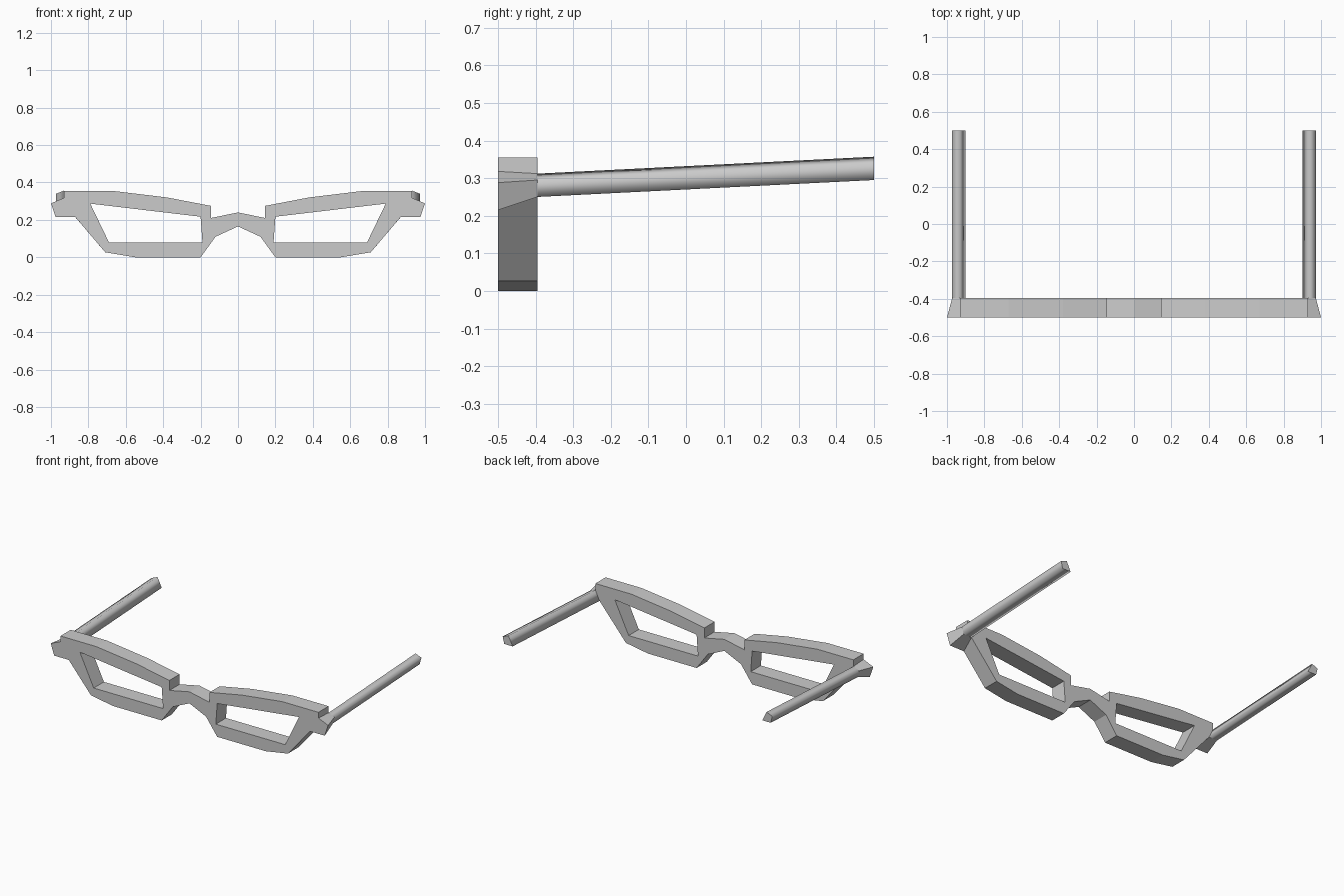
import bpy, bmesh

if "Cube" in bpy.data.objects:
    bpy.data.objects.remove(bpy.data.objects["Cube"])

FRONT, BACK, TIP = -0.5, -0.395, 0.5

# Half outline of the front frame, from bridge top round to bridge underside (x, z)
top = [(0, .24), (.145, .21), (.145, .275), (.38, .32), (.67, .355), (.93, .355)]
hinge_front = [(.93, .318), (1.0, .288), (.975, .215), (.87, .215)]
hinge_back = [(.93, .312), (.972, .295), (.96, .25), (.90, .25)]
bottom = [(.71, .027), (.55, 0), (.2, 0), (.12, .11), (0, .165)]
lens = [(.2, .217), (.79, .287), (.69, .08), (.19, .08)]


def ring(bm, pts, y):
    return [bm.verts.new((x, y, z)) for x, z in pts]


def walls(bm, a, b, closed=True):
    n = len(a)
    return [bm.faces.new((a[i], a[(i + 1) % n], b[(i + 1) % n], b[i]))
            for i in range(n if closed else n - 1)]


def loop_edges(bm, vs):
    out = []
    for i, v in enumerate(vs):
        w = vs[(i + 1) % len(vs)]
        out.append(bm.edges.get((v, w)) or bm.edges.new((v, w)))
    return out


def finish(name, bm):
    bmesh.ops.recalc_face_normals(bm, faces=bm.faces[:])
    me = bpy.data.meshes.new(name)
    bm.to_mesh(me)
    bm.free()
    ob = bpy.data.objects.new(name, me)
    bpy.context.collection.objects.link(ob)
    mod = ob.modifiers.new("Mirror", 'MIRROR')
    mod.use_clip = True
    return ob


# Front frame: lofted outline with a lens opening; the hinge corner tapers backwards
bm = bmesh.new()
outer = [ring(bm, top + hinge_front + bottom, FRONT),
         ring(bm, top + hinge_back + bottom, BACK)]
inner = [ring(bm, lens, FRONT), ring(bm, lens, BACK)]
walls(bm, *outer, closed=False)
walls(bm, *inner)
centre = []
for o, i in zip(outer, inner):
    edges = loop_edges(bm, o) + loop_edges(bm, i)
    bmesh.ops.triangle_fill(bm, edges=edges, use_beauty=True)
bmesh.ops.dissolve_limit(bm, angle_limit=0.002, verts=[], edges=[
    e for e in bm.edges if len(e.link_faces) == 2 and e.calc_face_angle(1) < 0.002])
finish("front_frame", bm)

# Temple arms: four-sided bars rising slightly towards the tips, soft shaded
bm = bmesh.new()
start = ring(bm, hinge_back, BACK)
end = ring(bm, [(x, z + .045) for x, z in hinge_back], TIP)
for f in walls(bm, start, end):
    f.smooth = True
bm.faces.new(start)
bm.faces.new(end)
finish("temple_arms", bm)
